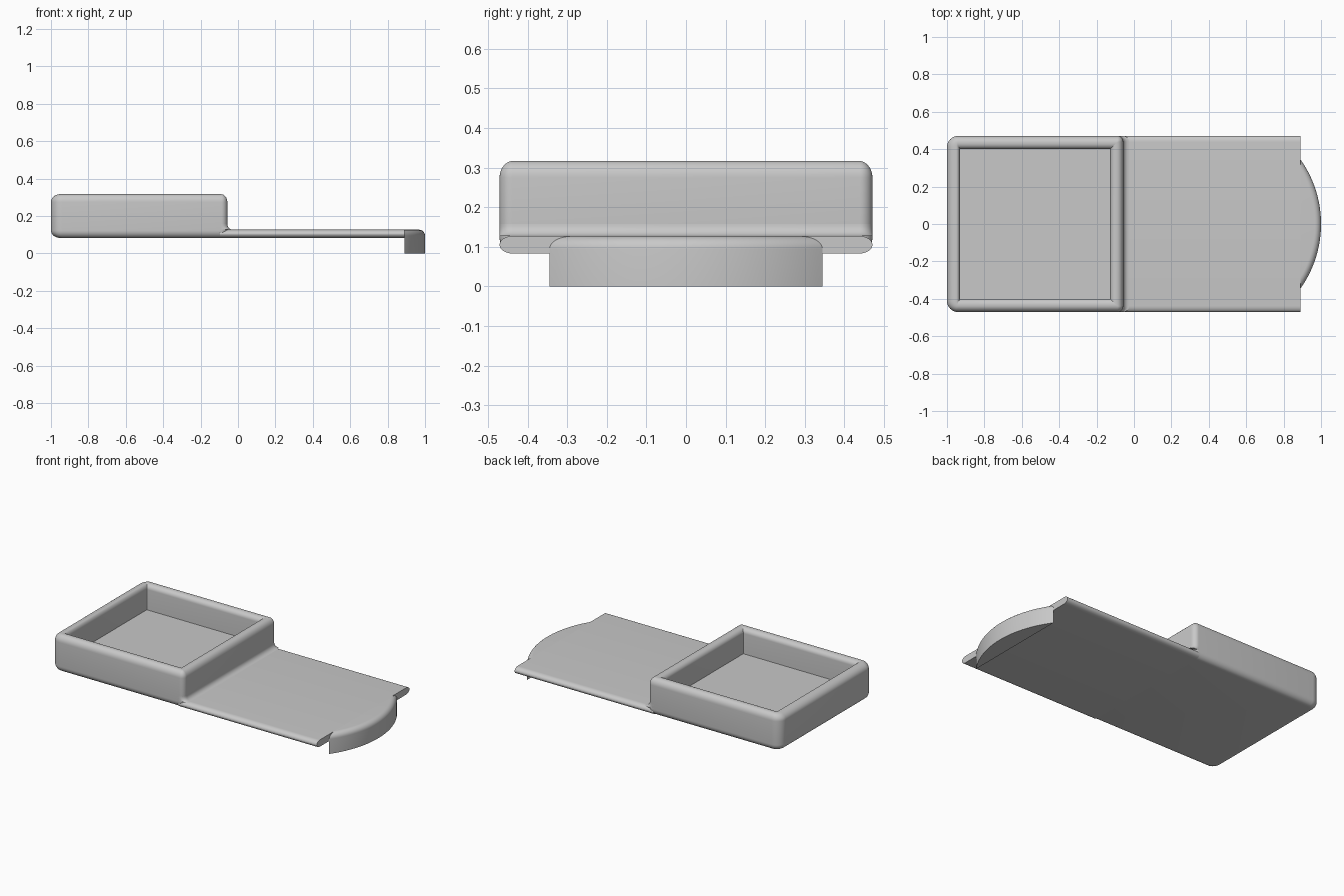
import bpy, bmesh
from math import sin, cos, pi, asin, sqrt, radians

cube = bpy.data.objects.get("Cube")
if cube:
    bpy.data.objects.remove(cube, do_unlink=True)

# Single plain grey
grey = bpy.data.materials.new("plain_grey")
grey.use_nodes = True
colour = (0.58, 0.58, 0.58, 1)
grey.diffuse_color = colour
grey.node_tree.nodes["Principled BSDF"].inputs["Base Color"].default_value = colour

BOTTOM, DECK, FLOOR, TOP = 0.083, 0.127, 0.156, 0.317
LEFT, WALL, END = -1.0, -0.057, 0.89
HALF = 0.471
STEPS = 8


def loft(name, rings):
    """Skin a stack of equal-length closed rings and cap both ends."""
    bm = bmesh.new()
    rows = [[bm.verts.new(p) for p in ring] for ring in rings]
    n = len(rows[0])
    for a, b in zip(rows, rows[1:]):
        for i in range(n):
            j = (i + 1) % n
            bm.faces.new((a[i], a[j], b[j], b[i]))
    bm.faces.new(rows[0][::-1])
    bm.faces.new(rows[-1])
    bmesh.ops.recalc_face_normals(bm, faces=bm.faces)
    mesh = bpy.data.meshes.new(name)
    bm.to_mesh(mesh)
    bm.free()
    mesh.materials.append(grey)
    obj = bpy.data.objects.new(name, mesh)
    bpy.context.collection.objects.link(obj)
    bpy.ops.object.select_all(action='DESELECT')
    obj.select_set(True)
    bpy.context.view_layer.objects.active = obj
    bpy.ops.object.shade_smooth_by_angle(angle=radians(30))
    return obj


def round_rect(x0, x1, y0, y1, radii):
    """Rounded rectangle; radii are (rx, ry) pairs, anticlockwise from +x +y."""
    pts = []
    corners = ((x1, y1, 1, 1), (x0, y1, -1, 1), (x0, y0, -1, -1), (x1, y0, 1, -1))
    for k, ((x, y, sx, sy), (rx, ry)) in enumerate(zip(corners, radii)):
        for s in range(STEPS + 1):
            a = (k + s / STEPS) * pi / 2
            pts.append((x - sx * rx + rx * cos(a), y - sy * ry + ry * sin(a)))
    return pts


def tray_ring(left, other, z):
    """Plan outline of the tray, inset from its outer walls."""
    lr = (max(0.06 - left, 0.001), max(0.06 - other, 0.001))
    rr = (max(0.032 - other, 0.001),) * 2
    outline = round_rect(LEFT + left, WALL - other, -HALF + other, HALF - other,
                         (rr, lr, lr, rr))
    return [(x, y, z) for x, y in outline]


# Tray: rounded outside, rolled rim, sharp recess with a flat floor
quarter = [i / STEPS * pi / 2 for i in range(STEPS + 1)]
rings = [tray_ring(0.05 * (1 - sin(a)), 0.035 * (1 - sin(a)),
                   BOTTOM + 0.04 * (1 - cos(a))) for a in quarter]
rings += [tray_ring(0.05 * (1 - cos(a)), 0.035 * (1 - cos(a)),
                    TOP - 0.042 * (1 - sin(a))) for a in quarter]
rings += [tray_ring(0.07 - 0.019 * (1 - sin(a)), 0.07 - 0.03 * (1 - sin(a)),
                    TOP - 0.03 * (1 - cos(a))) for a in quarter]
rings.append(tray_ring(0.07, 0.07, FLOOR))
loft("tray", rings)

# Flat plate with rounded long edges
upper, lower = (0.033, 0.022), (0.033, 0.022)
section = round_rect(-HALF, HALF, BOTTOM, DECK, (upper, upper, lower, lower))
loft("plate", [[(x, y, z) for y, z in section] for x in (WALL - 0.04, END)])

# Concave flare where the tray wall meets the plate, flush with the sides
FLARE = 0.03
corner, square = (0.032, 0.032), (0.001, 0.001)
rings = []
for a in quarter:
    outline = round_rect(WALL - 0.05, WALL + FLARE * (1 - sin(a)), -HALF, HALF,
                         (corner, square, square, corner))
    rings.append([(x, y, DECK + FLARE * (1 - cos(a))) for x, y in outline])
loft("wall_flare", rings)


# End lip: solid circle segment hanging down from the plate, top edge rounded
chord = 0.345
rise = 1.0 - END
radius = (chord ** 2 + rise ** 2) / (2 * rise)
centre = 1.0 - radius


def lip_ring(inset, z):
    rad = radius - inset
    span = asin(sqrt(rad ** 2 - (END - centre) ** 2) / rad)
    return [(centre + rad * cos(t), rad * sin(t), z)
            for t in (span * (2 * i / 40 - 1) for i in range(41))]


edge = 0.033
loft("end_lip", [lip_ring(0, 0)] +
     [lip_ring(edge * (1 - cos(a)), DECK - edge * (1 - sin(a))) for a in quarter])
